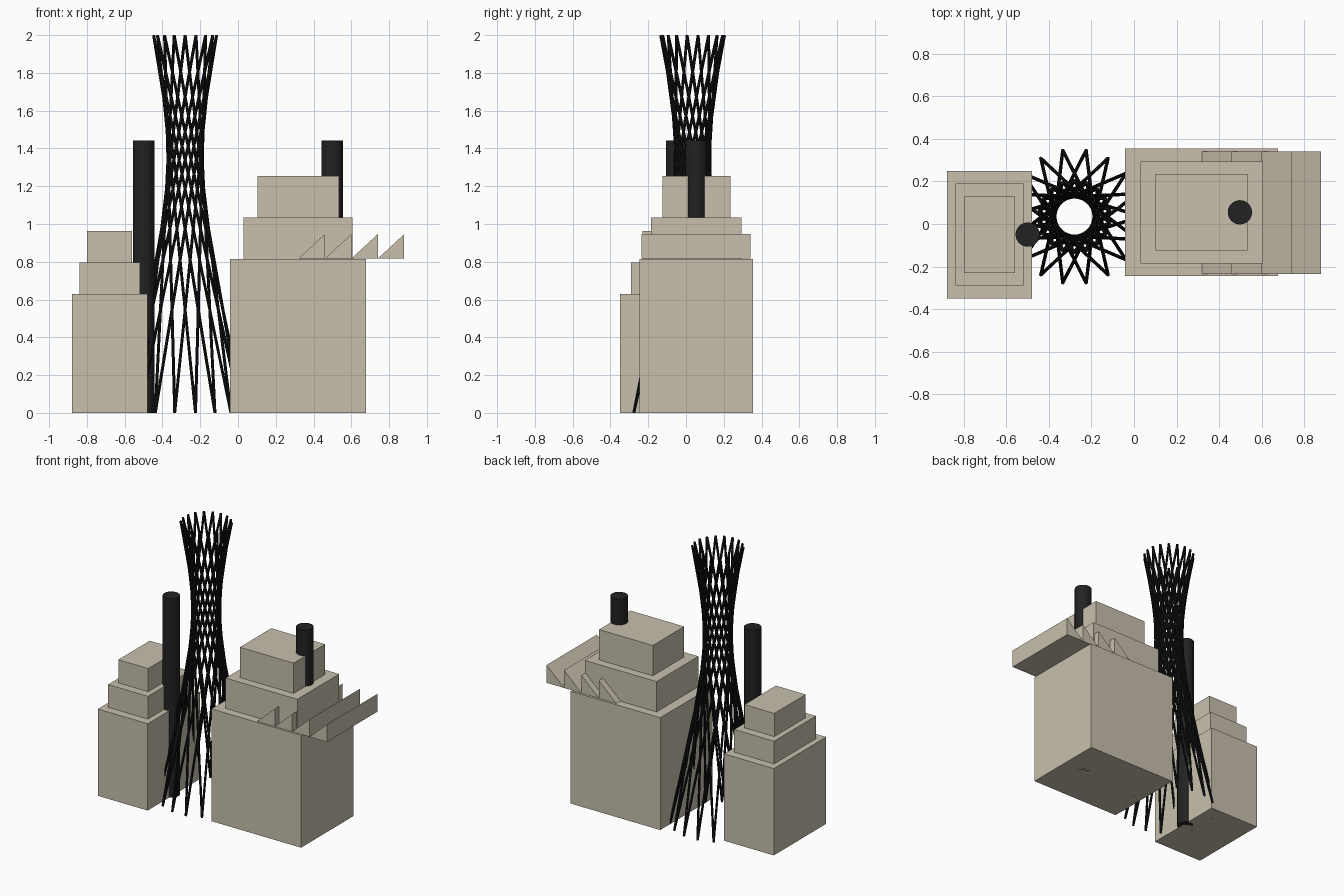
import bpy, bmesh, math
from mathutils import Vector, Matrix

if "Cube" in bpy.data.objects:
    bpy.data.objects.remove(bpy.data.objects["Cube"])


def material(name, rgb):
    m = bpy.data.materials.new(name)
    m.diffuse_color = (*rgb, 1)
    m.use_nodes = True
    m.node_tree.nodes["Principled BSDF"].inputs["Base Color"].default_value = m.diffuse_color
    return m


STONE = material("warm stone", (0.58, 0.53, 0.42))
DARK = material("dark steel", (0.016, 0.016, 0.016))
BLACK = material("black lattice", (0.008, 0.008, 0.009))


def finish(bm, name, mat, smooth=False):
    bmesh.ops.recalc_face_normals(bm, faces=bm.faces)
    me = bpy.data.meshes.new(name)
    bm.to_mesh(me)
    bm.free()
    me.materials.append(mat)
    ob = bpy.data.objects.new(name, me)
    bpy.context.collection.objects.link(ob)
    if smooth:
        bpy.ops.object.select_all(action='DESELECT')
        ob.select_set(True)
        bpy.context.view_layer.objects.active = ob
        bpy.ops.object.shade_smooth_by_angle(angle=math.radians(40))
    return ob


def block(name, cx, cy, sx, sy, z0, z1):
    bm = bmesh.new()
    mat = Matrix.Translation((cx, cy, (z0 + z1) / 2)) @ Matrix.Diagonal((sx, sy, z1 - z0, 1))
    bmesh.ops.create_cube(bm, size=1, matrix=mat)
    finish(bm, name, STONE)


def rod(bm, a, b, radius, sides):
    a, b = Vector(a), Vector(b)
    d = b - a
    mat = Matrix.Translation((a + b) / 2) @ d.to_track_quat('Z', 'Y').to_matrix().to_4x4()
    bmesh.ops.create_cone(bm, cap_ends=True, segments=sides, radius1=radius,
                          radius2=radius, depth=d.length, matrix=mat)


# Stepped halls: each tier is 80 % then 60 % of the base footprint
def stepped_hall(name, cx, cy, sx, sy, heights):
    z = 0
    for i, top in enumerate(heights):
        k = 1 - 0.2 * i
        block(f"{name}_tier_{i + 1}", cx, cy, sx * k, sy * k, z, top)
        z = top


stepped_hall("small_hall", -0.68, -0.05, 0.40, 0.60, (0.63, 0.795, 0.963))
stepped_hall("large_hall", 0.318, 0.055, 0.72, 0.60, (0.815, 1.035, 1.255))

# Sawtooth roof: wedges with the upright face to the right
for i in range(4):
    x = 0.32 + 0.14 * i
    bm = bmesh.new()
    tri = [bm.verts.new((px, -0.235, pz))
           for px, pz in ((x, 0.817), (x + 0.14, 0.817), (x + 0.14, 0.946))]
    face = bm.faces.new(tri)
    ext = bmesh.ops.extrude_face_region(bm, geom=[face], use_keep_orig=True)
    moved = [g for g in ext["geom"] if isinstance(g, bmesh.types.BMVert)]
    bmesh.ops.translate(bm, verts=moved, vec=(0, 0.577, 0))
    finish(bm, f"sawtooth_roof_{i + 1}", STONE)

# Chimneys
for name, x, y in (("left_chimney", -0.50, -0.05), ("right_chimney", 0.498, 0.055)):
    bm = bmesh.new()
    rod(bm, (x, y, 0), (x, y, 1.443), 0.057, 32)
    finish(bm, name, DARK, True)

# Hyperboloid cooling tower: straight rods twisted both ways
CX, CY, N = -0.28, 0.035, 18


def ring_point(radius, deg, z):
    a = math.radians(deg)
    return (CX + radius * math.cos(a), CY + radius * math.sin(a), z)


bm = bmesh.new()
for i in range(N):
    for twist in (130, -130):
        deg = 360 / N * i
        rod(bm, ring_point(0.316, deg, 0.001), ring_point(0.169, deg + twist, 1.999), 0.008, 8)
finish(bm, "lattice_tower", BLACK, True)
